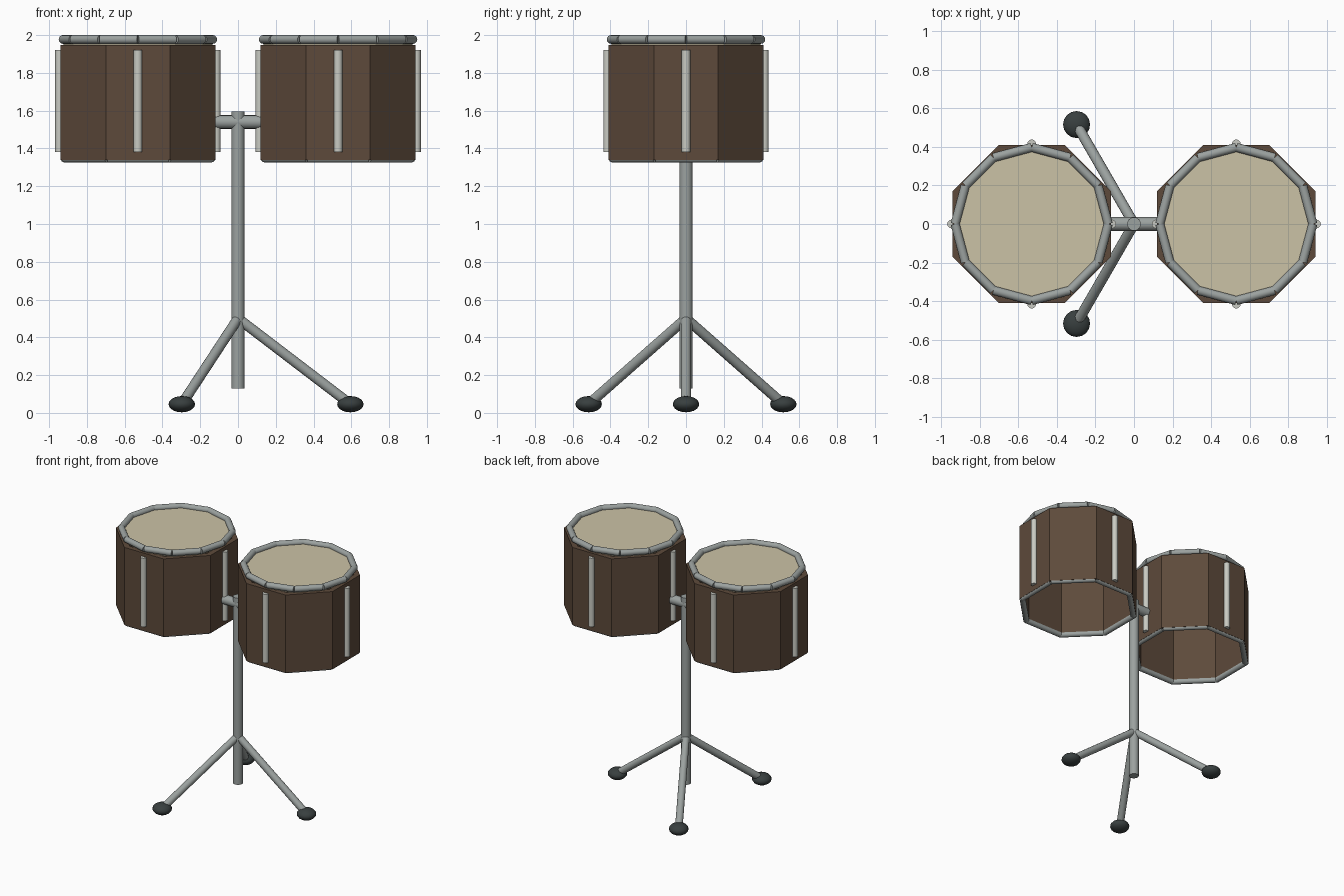
import bpy, bmesh
from math import pi, cos, sin
from mathutils import Vector

if "Cube" in bpy.data.objects:
    bpy.data.objects.remove(bpy.data.objects["Cube"])


def material(name, rgb):
    m = bpy.data.materials.new(name)
    m.diffuse_color = (*rgb, 1)
    m.use_nodes = True
    m.node_tree.nodes["Principled BSDF"].inputs["Base Color"].default_value = m.diffuse_color
    return m


WOOD = material("dark_wood", (0.11, 0.068, 0.043))
METAL = material("metal", (0.33, 0.36, 0.35))
LUG = material("pale_metal", (0.58, 0.59, 0.54))
SKIN = material("drum_skin", (0.6, 0.54, 0.38))
RUBBER = material("rubber", (0.04, 0.05, 0.05))


def finish(name, mat, smooth):
    o = bpy.context.object
    o.name = name
    o.data.materials.append(mat)
    if smooth:
        bpy.ops.object.shade_smooth_by_angle(angle=pi / 5)
    return o


def rod(name, a, b, r, mat, sides=16, smooth=True):
    a, b = Vector(a), Vector(b)
    d = b - a
    bpy.ops.mesh.primitive_cylinder_add(
        vertices=sides, radius=r, depth=d.length, location=(a + b) / 2,
        rotation=d.to_track_quat('Z', 'Y').to_euler())
    return finish(name, mat, smooth)


def ring_points(cx, z, r, n, start):
    return [(cx + r * cos(start + 2 * pi * i / n), r * sin(start + 2 * pi * i / n), z)
            for i in range(n)]


def hoop(name, cx, z, r, n, start, tube):
    # straight tube pieces joined end to end
    p = ring_points(cx, z, r, n, start)
    parts = [rod(name, p[i], p[(i + 1) % n], tube, METAL) for i in range(n)]
    bpy.ops.object.select_all(action='DESELECT')
    for o in parts:
        o.select_set(True)
    bpy.context.view_layer.objects.active = parts[0]
    bpy.ops.object.join()
    parts[0].name = name


def shell(name, cx, r_out, r_in, z0, z1):
    # open octagonal tube
    bm = bmesh.new()
    loops = [[bm.verts.new(p) for p in ring_points(cx, z, r, 8, pi / 8)]
             for r, z in ((r_out, z0), (r_out, z1), (r_in, z1), (r_in, z0))]
    for k in range(4):
        a, b = loops[k], loops[(k + 1) % 4]
        for i in range(8):
            j = (i + 1) % 8
            bm.faces.new((a[i], a[j], b[j], b[i]))
    bmesh.ops.recalc_face_normals(bm, faces=bm.faces)
    me = bpy.data.meshes.new(name)
    bm.to_mesh(me)
    bm.free()
    me.materials.append(WOOD)
    bpy.context.collection.objects.link(bpy.data.objects.new(name, me))


# two drums
for side, cx in (("left", -0.53), ("right", 0.53)):
    shell(side + "_shell", cx, 0.444, 0.40, 1.34, 1.948)
    rod(side + "_drum_head", (cx, 0, 1.944), (cx, 0, 1.972), 0.395, SKIN, 12, False)
    hoop(side + "_top_hoop", cx, 1.977, 0.397, 12, 0, 0.023)
    hoop(side + "_bottom_hoop", cx, 1.347, 0.421, 8, pi / 8, 0.021)
    for x, y, _ in ring_points(cx, 0, 0.415, 4, 0):
        rod(side + "_lug", (x, y, 1.38), (x, y, 1.92), 0.023, LUG, 12)

# stand
rod("stand_pole", (0, 0, 0.13), (0, 0, 1.595), 0.035, METAL)
rod("cross_arm", (-0.13, 0, 1.54), (0.13, 0, 1.54), 0.036, METAL)

# tripod legs with rubber feet
for x, y, z in ring_points(0, 0.046, 0.595, 3, 0):
    rod("tripod_leg", (0, 0, 0.5), (x, y, z), 0.027, METAL)
    bpy.ops.mesh.primitive_uv_sphere_add(segments=16, ring_count=10, radius=1, location=(x, y, z))
    bpy.context.object.scale = (0.07, 0.07, 0.043)
    finish("rubber_foot", RUBBER, True)
